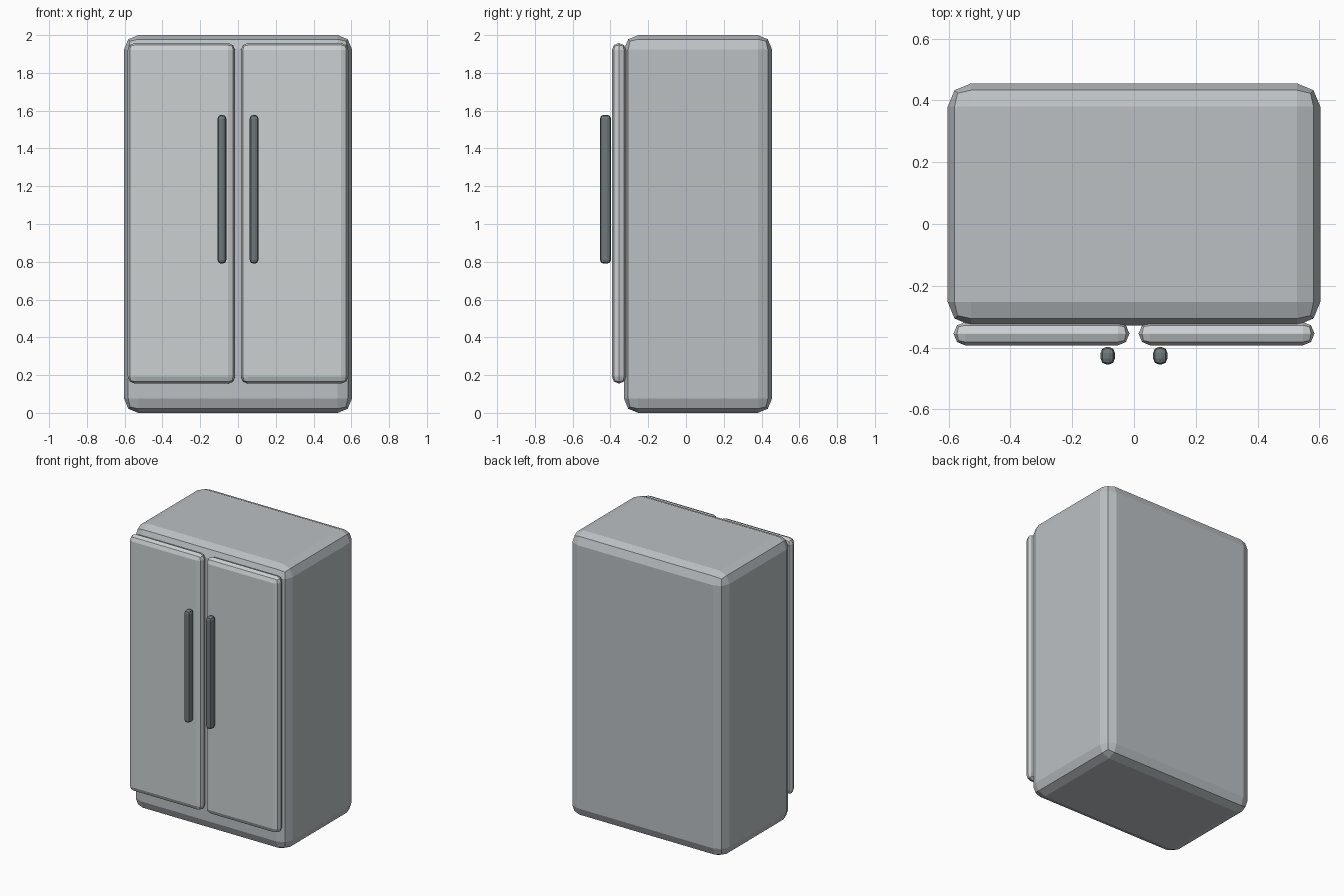
import bpy

if "Cube" in bpy.data.objects:
    bpy.data.objects.remove(bpy.data.objects["Cube"])


def material(name, colour):
    mat = bpy.data.materials.new(name)
    mat.diffuse_color = (*colour, 1)
    mat.use_nodes = True
    mat.node_tree.nodes["Principled BSDF"].inputs["Base Color"].default_value = mat.diffuse_color
    return mat


def rounded_box(name, low, high, bevel, mat):
    """Box between two corners with a two-segment bevel on every edge."""
    centre = [(a + b) / 2 for a, b in zip(low, high)]
    bpy.ops.mesh.primitive_cube_add(size=1, location=centre)
    obj = bpy.context.object
    obj.name = name
    obj.scale = [b - a for a, b in zip(low, high)]
    bpy.ops.object.transform_apply(location=False, rotation=False, scale=True)
    mod = obj.modifiers.new("rounded_edges", 'BEVEL')
    mod.width = bevel
    mod.segments = 2
    mod.limit_method = 'NONE'
    obj.data.materials.append(mat)
    return obj


body_grey = material("body_grey", (0.50, 0.53, 0.55))
door_grey = material("door_grey", (0.60, 0.63, 0.64))
handle_grey = material("handle_grey", (0.16, 0.19, 0.20))

# Cabinet
rounded_box("cabinet", (-0.603, -0.328, 0), (0.603, 0.455, 2.0), 0.075, body_grey)

# Pair of doors, each with a vertical handle by the centre gap
for side, s in (("left", -1), ("right", 1)):
    x0, x1 = sorted((s * 0.015, s * 0.584))
    rounded_box(side + "_door", (x0, -0.393, 0.155), (x1, -0.317, 1.958), 0.0375, door_grey)
    x0, x1 = sorted((s * 0.062, s * 0.108))
    rounded_box(side + "_handle", (x0, -0.455, 0.79), (x1, -0.398, 1.578), 0.019, handle_grey)
